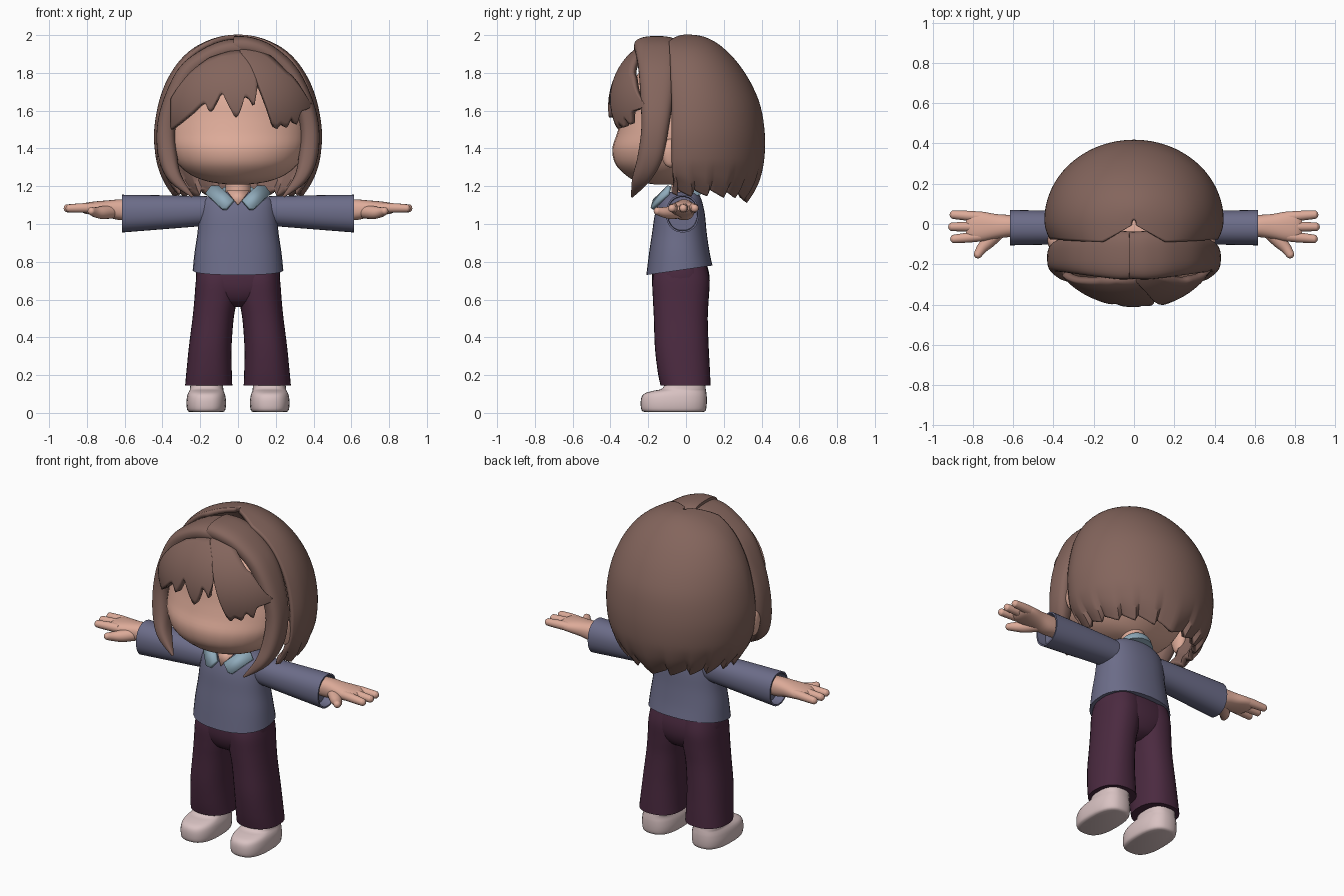
import bpy, bmesh, math
from mathutils import Vector


def mat(name, rgb):
    m = bpy.data.materials.new(name)
    m.diffuse_color = (*rgb, 1)
    return m


HAIR = mat("brown hair", (0.23, 0.13, 0.108))
SKIN = mat("skin", (0.73, 0.41, 0.32))
SHIRT = mat("slate blue", (0.15, 0.152, 0.25))
COLLAR = mat("pale blue", (0.28, 0.41, 0.50))
PANTS = mat("dark plum", (0.07, 0.023, 0.051))
SHOE = mat("pale pink", (0.69, 0.54, 0.54))


def finish(name, bm, material, thick=0):
    bmesh.ops.recalc_face_normals(bm, faces=bm.faces)
    me = bpy.data.meshes.new(name)
    bm.to_mesh(me)
    bm.free()
    ob = bpy.data.objects.new(name, me)
    bpy.context.collection.objects.link(ob)
    me.materials.append(material)
    bpy.ops.object.select_all(action='DESELECT')
    ob.select_set(True)
    bpy.context.view_layer.objects.active = ob
    bpy.ops.object.shade_smooth_by_angle(angle=math.radians(42))
    if thick:
        mod = ob.modifiers.new("thickness", 'SOLIDIFY')
        mod.thickness, mod.offset = thick, 0
    return ob


def spline(rows, k):
    """Catmull-Rom interpolation of rows of numbers."""
    out = []
    for i in range(len(rows) - 1):
        a, b = rows[max(i - 1, 0)], rows[i]
        c, d = rows[i + 1], rows[min(i + 2, len(rows) - 1)]
        for j in range(k):
            t = j / k
            out.append([0.5 * (2*q + (r - p)*t + (2*p - 5*q + 4*r - s)*t*t + (3*q - p - 3*r + s)*t**3)
                        for p, q, r, s in zip(a, b, c, d)])
    return out + [list(rows[-1])]


def grid(name, rows, material, closed=False, thick=0):
    bm = bmesh.new()
    vs = [[bm.verts.new(p) for p in row] for row in rows]
    n = len(vs[0])
    for a, b in zip(vs, vs[1:]):
        for i in range(n if closed else n - 1):
            j = (i + 1) % n
            bm.faces.new((a[i], a[j], b[j], b[i]))
    if closed:
        bm.faces.new(vs[0])
        bm.faces.new(vs[-1])
    return finish(name, bm, material, thick)


def loft(name, rings, material, k=4, power=2.0, n=32):
    """Rings are centre, u and v as nine numbers; sections are superellipses."""
    rows = []
    for r in spline(rings, k):
        c, u, v = Vector(r[:3]), Vector(r[3:6]), Vector(r[6:])
        row = []
        for i in range(n):
            a = 2 * math.pi * i / n
            f = [math.copysign(abs(w) ** (2 / power), w) for w in (math.cos(a), math.sin(a))]
            row.append(c + u * f[0] + v * f[1])
        rows.append(row)
    return grid(name, rows, material, closed=True)


def upright(name, rows, material, s=1, tilt=0, **kw):
    """Rows are z, centre x, half width, front y, back y; the first ring may tilt."""
    rings = [(s*x, (f + b)/2, z, rx, 0, 0, 0, (b - f)/2, tilt if i == 0 else 0)
             for i, (z, x, rx, f, b) in enumerate(rows)]
    return loft(name, rings, material, **kw)


def tube(name, pts, material, s=1, flat=1.0):
    """Round-ended limb through points x, y, z, radius."""
    P = [Vector((s*p[0], p[1], p[2])) for p in pts]
    rings = []
    for i, p in enumerate(P):
        d = (P[min(i + 1, len(P) - 1)] - P[max(i - 1, 0)]).normalized()
        u = Vector((0, 0, 1)).cross(d).normalized()
        v, r = d.cross(u), pts[i][3]
        if i == 0:
            rings.append((*p, *(u*r), *(v*r*flat)))
        elif i < len(P) - 1:
            rings.append((*p, *(u*r), *(v*r*flat)))
        else:
            for t in (0, 0.5, 0.85, 1):
                w = r * max(math.sqrt(1 - t*t), 0.05)
                rings.append((*(p + d*r*t), *(u*w), *(v*w*flat)))
    return loft(name, rings, material, k=3, n=16)


# Head, ears and neck
upright("head", [(1.21, 0, .06, -.17, -.05), (1.225, 0, .16, -.26, .02), (1.26, 0, .25, -.32, .08),
                 (1.32, 0, .32, -.375, .15), (1.40, 0, .36, -.39, .20), (1.48, 0, .37, -.365, .22),
                 (1.56, 0, .36, -.345, .22), (1.68, 0, .33, -.32, .20), (1.80, 0, .26, -.25, .14),
                 (1.88, 0, .10, -.13, .03)], SKIN)
for s, x in ((1, .37), (-1, .395)):
    upright("ear", [(1.30, x, .008, -.09, -.07), (1.32, x, .025, -.115, -.05), (1.38, x, .035, -.135, -.03),
                    (1.43, x, .028, -.12, -.04), (1.45, x, .008, -.09, -.07)], SKIN, s, n=16)
upright("neck", [(1.08, 0, .07, -.08, .06), (1.26, 0, .065, -.075, .055)], SKIN)

# Back hair: open shell with a ragged hem
profile = [(1.988, .01, .02, 0), (1.98, .08, .08, 0), (1.955, .16, .14, 0), (1.91, .24, .20, .005),
           (1.84, .31, .265, .01), (1.74, .37, .33, .015), (1.62, .41, .38, .02), (1.48, .43, .402, .02),
           (1.35, .42, .40, .02), (1.25, .395, .38, .02), (1.18, .365, .35, .03), (1.12, .33, .31, .03)]
shell = []
for z, rx, yb, cy in spline(profile, 4):
    row = []
    for i in range(81):
        t = -0.35 + (math.pi + 0.7) * i / 80
        side = abs(math.cos(t))
        ragged = .045 * ((abs(t - math.pi/2) * 3.2) % 1) + .03 * side
        sn = math.sin(t)
        depth = (yb - cy) if sn > 0 else min(.26, rx * 1.6)
        row.append((rx * math.cos(t), cy + depth * sn, z + ragged * max(0, (1.34 - z) / .22)))
    shell.append(row)
grid("back_hair", shell, HAIR, thick=.03)

# Side locks: swept from the parting down past the cheeks
path = [(-.025, -.155, 1.945, .115), (.06, -.155, 1.94, .12), (.16, -.15, 1.90, .115), (.27, -.15, 1.80, .10),
        (.345, -.155, 1.65, .085), (.38, -.165, 1.50, .072), (.37, -.19, 1.35, .068),
        (.33, -.235, 1.24, .05), (.24, -.285, 1.145, .006)]
for s in (1, -1):
    rings = []
    for i, (x, y, z, w) in enumerate(path):
        a, b = path[max(i - 1, 0)], path[min(i + 1, len(path) - 1)]
        d = Vector((b[0] - a[0], 0, b[2] - a[2])).normalized()
        nrm = Vector((-d.z, 0, d.x)) * (.05 if i < 7 else .035 if i == 7 else .006)
        drop = .015 if s < 0 and i < 3 else 0
        rings.append((s*x, y, z - drop, 0, w, 0, s*nrm.x, 0, nrm.z))
    loft("side_lock", rings, HAIR, k=5, power=2.6)


# Fringe: curved sheets with pointed tips; columns are x, top z, bottom z
def fringe(name, cols, lift=0):
    rows = []
    for x, top, bot in spline(cols, 3):
        row = []
        for j in range(13):
            z = top + (bot - top) * j / 12
            q = max(.12, 1 - (x / .42) ** 2 - ((z - 1.62) / .36) ** 2)
            row.append((x, -.05 - (.345 + lift) * math.sqrt(q), z))
        rows.append(row)
    grid(name, rows, HAIR, thick=.035)


fringe("left_fringe", [(-.345, 1.66, 1.50), (-.30, 1.73, 1.535), (-.24, 1.80, 1.585), (-.175, 1.85, 1.64),
                       (-.145, 1.87, 1.595), (-.115, 1.88, 1.64), (-.085, 1.89, 1.69), (-.05, 1.90, 1.63),
                       (-.01, 1.91, 1.565), (.02, 1.91, 1.62), (.035, 1.91, 1.67), (.06, 1.91, 1.66),
                       (.085, 1.91, 1.63), (.088, 1.91, 1.76), (.09, 1.91, 1.83)])
fringe("right_fringe", [(.01, 1.93, 1.90), (.06, 1.92, 1.84), (.10, 1.91, 1.75), (.15, 1.89, 1.62),
                        (.19, 1.86, 1.51), (.22, 1.83, 1.53), (.25, 1.80, 1.515), (.275, 1.78, 1.56),
                        (.30, 1.75, 1.53), (.32, 1.72, 1.59), (.345, 1.68, 1.605), (.375, 1.635, 1.62)], .012)

# Shirt body
upright("shirt_body", [(.755, 0, .24, -.21, .14), (.85, 0, .23, -.195, .125), (.95, 0, .215, -.18, .11),
                       (1.05, 0, .205, -.165, .10), (1.12, 0, .19, -.14, .085), (1.155, 0, .14, -.105, .07),
                       (1.17, 0, .09, -.08, .06)], SHIRT, tilt=.025, power=2.3)

# Collar band and open neckline
loft("collar_band", [(0, 0, z, r, 0, 0, 0, r - .01, .035) for z, r in ((1.13, .11), (1.16, .10), (1.175, .088))],
     COLLAR, k=2)


def plate(name, pts, material, thick):
    bm = bmesh.new()
    bm.faces.new([bm.verts.new(p) for p in pts])
    finish(name, bm, material, thick)


plate("neckline", [(-.06, -.12, 1.175), (.06, -.12, 1.175), (0, -.165, 1.10)], SKIN, .008)

for s in (1, -1):
    # Collar flaps
    plate("collar_flap", [(s*x, y, z) for x, y, z in ((.10, -.09, 1.20), (.14, -.085, 1.20), (.17, -.095, 1.16),
                          (.085, -.178, 1.08), (.06, -.18, 1.08), (.022, -.168, 1.125))], COLLAR, .018)
    # Sleeves with a hollow cuff
    loft("sleeve", [(s*x, -.018, z, 0, ry, 0, 0, 0, rz) for x, z, ry, rz in (
        (.10, 1.07, .075, .075), (.20, 1.068, .08, .08), (.40, 1.062, .084, .09), (.615, 1.055, .088, .10),
        (.615, 1.055, .079, .091), (.56, 1.055, .077, .088))], SHIRT, k=1, power=2.2)
    # Hand, fingers and thumb
    loft("palm", [(s*x, y, z, 0, ry, 0, 0, 0, rz) for x, y, z, ry, rz in (
        (.54, -.01, 1.075, .05, .05), (.62, -.01, 1.075, .055, .055), (.69, -.012, 1.08, .062, .045),
        (.76, -.012, 1.083, .074, .036), (.81, -.012, 1.083, .072, .028), (.835, -.012, 1.083, .05, .014))],
        SKIN, power=2.3)
    for y0, y1, x1 in ((.035, .046, .895), (-.012, -.014, .902), (-.06, -.074, .892)):
        tube("finger", [(.76, y0, 1.085, .026), (.82, (y0 + y1)/2, 1.085, .025), (x1, y1, 1.083, .021)], SKIN, s)
    tube("thumb", [(.67, -.035, 1.065, .036), (.72, -.085, 1.06, .034), (.755, -.12, 1.062, .027),
                   (.775, -.15, 1.068, .021)], SKIN, s)
    # Trouser legs
    upright("trouser_leg", [(.145, .155, .125, -.135, .13), (.22, .153, .12, -.15, .127),
                            (.35, .147, .113, -.165, .12), (.50, .132, .109, -.17, .115),
                            (.60, .118, .113, -.175, .12), (.70, .108, .115, -.178, .125),
                            (.78, .10, .11, -.16, .11)], PANTS, s, power=2.3)
    # Shoes
    upright("shoe", [(.004, .168, .085, -.215, .09), (.014, .168, .10, -.235, .105), (.05, .168, .105, -.24, .11),
                     (.085, .168, .102, -.235, .11), (.105, .168, .096, -.215, .108), (.118, .167, .09, -.17, .106),
                     (.13, .166, .088, -.125, .104), (.18, .165, .085, -.10, .10)], SHOE, s, power=2.6, k=3)

# Hips join the legs
upright("hips", [(.56, 0, .05, -.09, .04), (.59, 0, .13, -.145, .09), (.65, 0, .205, -.175, .12),
                 (.72, 0, .222, -.18, .125), (.79, 0, .215, -.17, .11)], PANTS, power=2.5)
